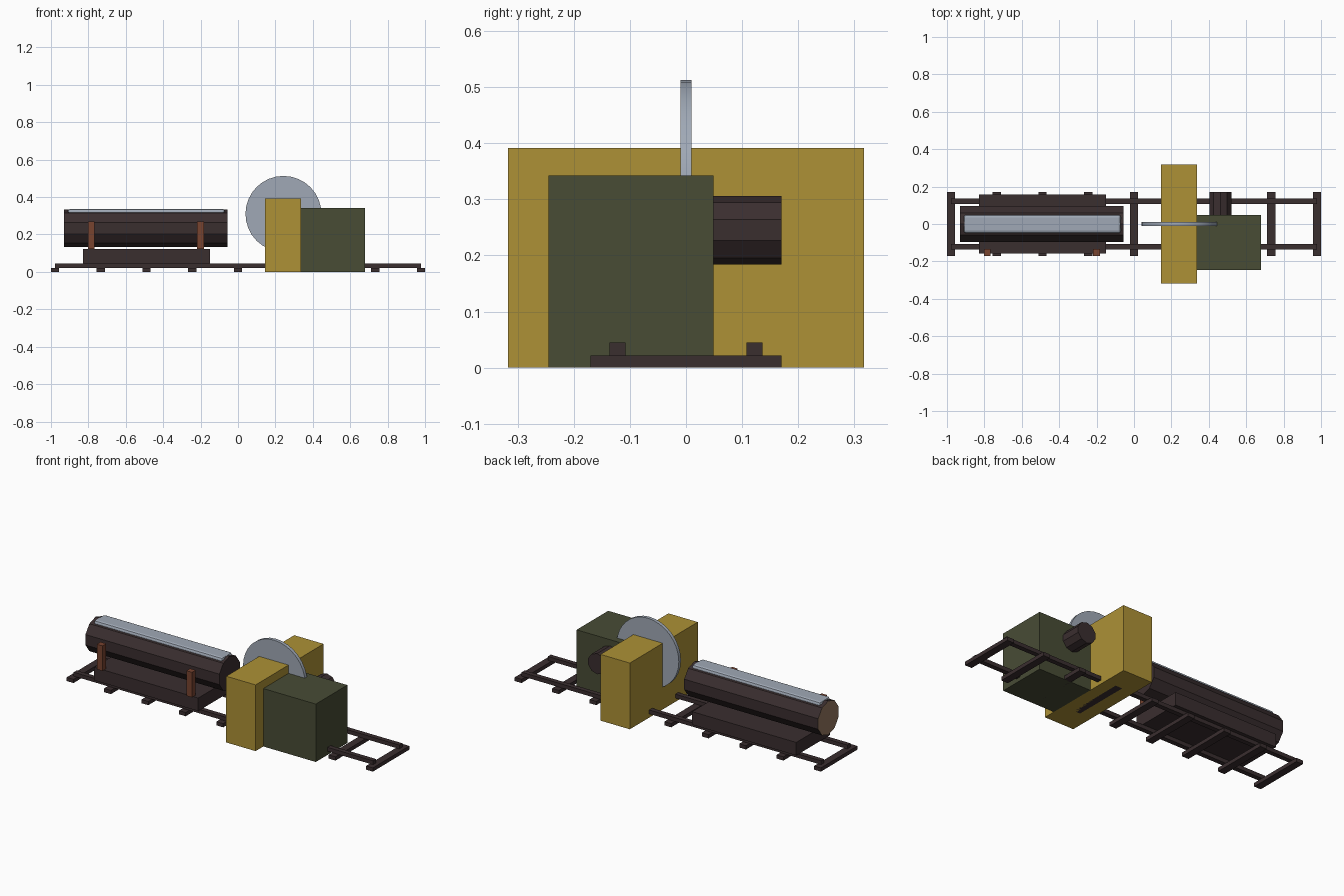
import bpy, bmesh, math
from mathutils import Vector

if "Cube" in bpy.data.objects:
    bpy.data.objects.remove(bpy.data.objects["Cube"])


def srgb(r, g, b):
    return tuple(((c / 255 + 0.055) / 1.055) ** 2.4 for c in (r, g, b)) + (1.0,)


def material(name, *rgb):
    m = bpy.data.materials.new(name)
    m.diffuse_color = srgb(*rgb)
    m.use_nodes = True
    m.node_tree.nodes["Principled BSDF"].inputs["Base Color"].default_value = m.diffuse_color
    return m


YELLOW = material("mustard yellow", 173, 145, 54)
GREEN = material("olive green", 72, 76, 53)
DARK = material("dark brown", 58, 46, 47)
STEEL = material("steel grey", 160, 169, 182)
RED = material("red brown", 120, 67, 47)
WOOD = material("cut wood", 148, 119, 95)


def finish(bm, name, mats):
    bmesh.ops.recalc_face_normals(bm, faces=bm.faces[:])
    me = bpy.data.meshes.new(name)
    bm.to_mesh(me)
    bm.free()
    ob = bpy.data.objects.new(name, me)
    bpy.context.collection.objects.link(ob)
    for m in mats:
        me.materials.append(m)
    return ob


def box(name, lo, hi, mat):
    bm = bmesh.new()
    bmesh.ops.create_cube(bm, size=1)
    lo, hi = Vector(lo), Vector(hi)
    for v in bm.verts:
        v.co = (lo + hi) / 2 + v.co * (hi - lo)
    return finish(bm, name, [mat])


def prism(name, axis, start, end, centre, radius, sides, *mats):
    """Round bar along x or y with a corner at the top; centre is (other axis, z)."""
    bm = bmesh.new()
    ring = []
    for i in range(sides):
        a = math.pi / 2 + math.tau * i / sides
        u, z = centre[0] + radius * math.cos(a), centre[1] + radius * math.sin(a)
        ring.append(bm.verts.new((start, u, z) if axis == "x" else (u, start, z)))
    face = bm.faces.new(ring)
    ext = bmesh.ops.extrude_face_region(bm, geom=[face])
    step = Vector((end - start, 0, 0)) if axis == "x" else Vector((0, end - start, 0))
    for g in ext["geom"]:
        if isinstance(g, bmesh.types.BMVert):
            g.co += step
    # bmesh may drop the start face while extruding
    if not any(set(f.verts) == set(ring) for f in bm.faces):
        bm.faces.new(ring)
    return finish(bm, name, mats)


# Track: sleepers and two rails
for i in range(9):
    x = -0.978 + i * 0.2445
    box("sleeper", (x - 0.022, -0.17, 0), (x + 0.022, 0.17, 0.022), DARK)
for s in (-1, 1):
    box("rail", (-0.978, s * 0.122 - 0.014, 0.022), (0.978, s * 0.122 + 0.014, 0.045), DARK)

# Carriage with two stop posts on its front edge
box("carriage", (-0.83, -0.157, 0.045), (-0.15, 0.157, 0.122), DARK)
for x in (-0.785, -0.2):
    box("stop_post", (x - 0.018, -0.17, 0.122), (x + 0.018, -0.135, 0.27), RED)

# Log with a pale cut end
log = prism("log", "x", -0.93, -0.055, (0, 0.234), 0.1, 10, DARK, WOOD)
for p in log.data.polygons:
    p.material_index = 1 if p.normal.x < -0.9 else 0

# Flat strip along the top of the log, with softened edges
strip = box("top_strip", (-0.91, -0.049, 0.30), (-0.07, 0.049, 0.337), STEEL)
bevel = strip.modifiers.new("soft_edges", "BEVEL")
bevel.width = 0.013
bevel.segments = 2

# Saw: housing, blade, engine box and motor
box("blade_housing", (0.145, -0.317, 0), (0.337, 0.317, 0.391), YELLOW)
box("engine_box", (0.337, -0.245, 0), (0.68, 0.049, 0.342), GREEN)
prism("motor", "y", 0.049, 0.17, (0.462, 0.245), 0.061, 10, DARK)
blade = prism("saw_blade", "y", -0.01, 0.01, (0.243, 0.31), 0.203, 32, STEEL)

bpy.ops.object.select_all(action="DESELECT")
blade.select_set(True)
bpy.context.view_layer.objects.active = blade
bpy.ops.object.shade_smooth_by_angle(angle=math.radians(30))
